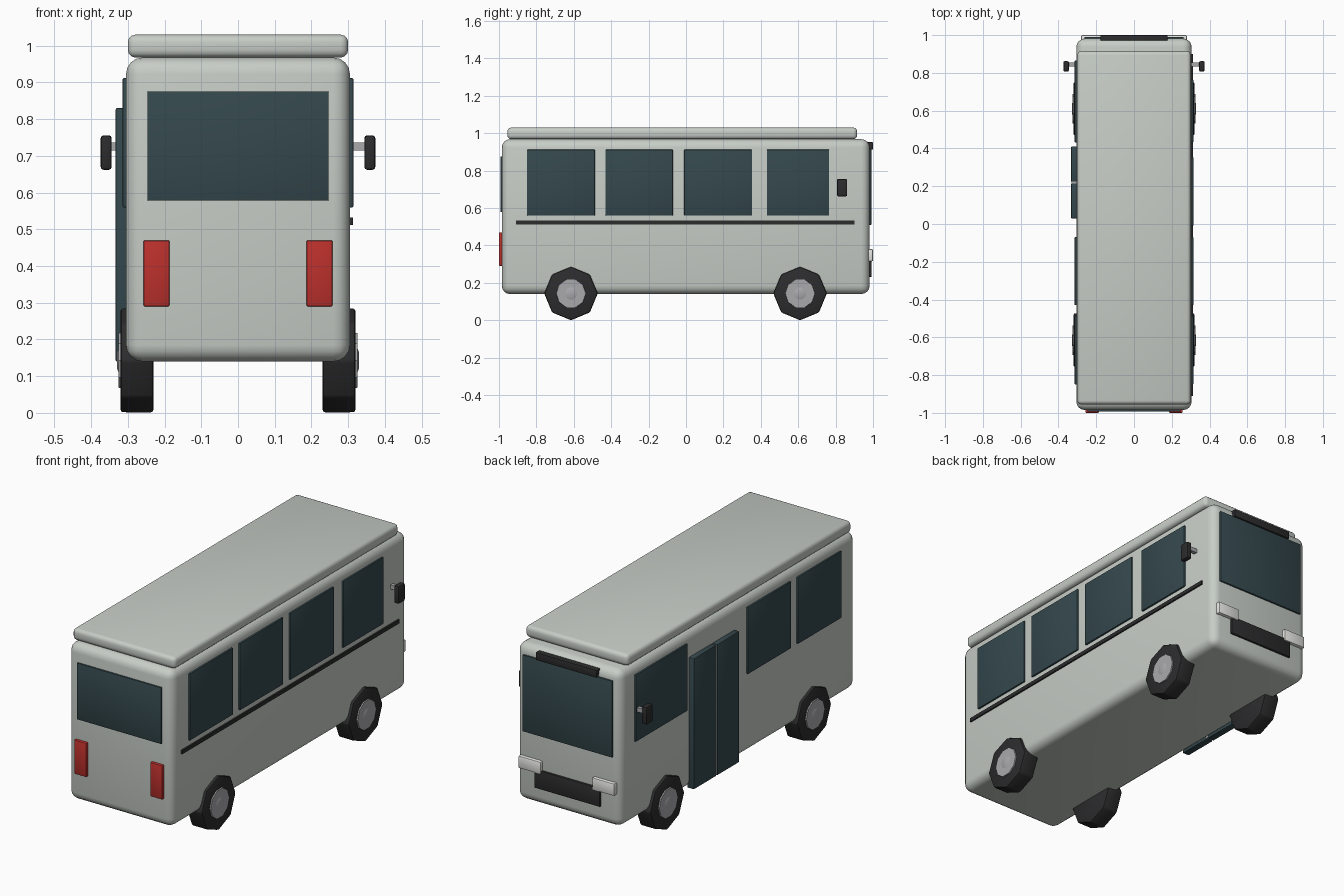
import bpy
from math import pi, radians
from mathutils import Matrix

cube = bpy.data.objects.get("Cube")
if cube:
    bpy.data.objects.remove(cube, do_unlink=True)


def material(name, color, rough=0.5):
    m = bpy.data.materials.new(name)
    m.use_nodes = True
    m.diffuse_color = (*color, 1)
    bsdf = m.node_tree.nodes["Principled BSDF"]
    bsdf.inputs["Base Color"].default_value = (*color, 1)
    bsdf.inputs["Roughness"].default_value = rough
    return m


PAINT = material("paint", (0.57, 0.61, 0.57))
GLASS = material("glass", (0.035, 0.065, 0.075), 0.2)
RUBBER = material("rubber", (0.025, 0.025, 0.027), 0.8)
METAL = material("metal", (0.4, 0.4, 0.42), 0.3)
RED = material("red_lens", (0.5, 0.03, 0.025))
WHITE = material("white_lens", (0.8, 0.8, 0.77))


def finish(obj, name, mat, bevel=0, segments=2):
    obj.name = name
    obj.data.materials.append(mat)
    bpy.ops.object.transform_apply(location=False, rotation=True, scale=True)
    if bevel:
        mod = obj.modifiers.new("bevel", "BEVEL")
        mod.width, mod.segments = bevel, segments
        bpy.ops.object.modifier_apply(modifier=mod.name)
    bpy.ops.object.shade_smooth_by_angle(angle=radians(35))
    return obj


def box(name, x, y, z, mat, bevel=0.0, segments=2):
    """Box spanning the given (low, high) ranges."""
    spans = (x, y, z)
    bpy.ops.mesh.primitive_cube_add(size=1, location=[(a + b) / 2 for a, b in spans])
    obj = bpy.context.object
    obj.scale = [abs(b - a) for a, b in spans]
    return finish(obj, name, mat, bevel, segments)


def sided(side, a, b):
    return tuple(sorted((side * a, side * b)))


# Body shell and roof slab
box("body", (-0.305, 0.305), (-0.985, 0.982), (0.14, 0.968), PAINT, 0.045, 4)
box("roof", (-0.3, 0.3), (-0.955, 0.915), (0.968, 1.03), PAINT, 0.02, 3)

# Side windows: the left front pane is longer and the door replaces one pane
rear_panes = [(-0.85, -0.487), (-0.43, -0.07)]
right_panes = rear_panes + [(-0.01, 0.353), (0.432, 0.765)]
left_panes = rear_panes + [(0.432, 0.865)]
for side, panes in ((1, right_panes), (-1, left_panes)):
    for i, span in enumerate(panes):
        box(f"side_window_{i}", sided(side, 0.295, 0.314), span, (0.56, 0.912), GLASS, 0.003)

# Trim stripe along the closed side
box("side_stripe", (0.295, 0.313), (-0.91, 0.9), (0.512, 0.532), RUBBER)

# Folding door: two leaves and a light seam
for i, span in enumerate(((0.03, 0.214), (0.224, 0.41))):
    box(f"door_leaf_{i}", (-0.333, -0.295), span, (0.14, 0.83), GLASS, 0.003)
box("door_seam", (-0.331, -0.295), (0.213, 0.225), (0.145, 0.825), METAL)

# Glass, lights and trim on the tail end
box("rear_window", (-0.247, 0.247), (-0.993, -0.97), (0.578, 0.876), GLASS, 0.003)
for side in (-1, 1):
    box("tail_light", sided(side, 0.186, 0.258), (-1.0, -0.97), (0.29, 0.47), RED, 0.005)

# Glass, lights and trim on the driving end
box("windshield", (-0.262, 0.262), (0.965, 0.991), (0.51, 0.914), GLASS, 0.003)
box("route_board", (-0.178, 0.178), (0.95, 1.0), (0.912, 0.952), RUBBER, 0.003)
box("grille", (-0.192, 0.192), (0.965, 0.993), (0.232, 0.33), RUBBER, 0.003)
for side in (-1, 1):
    box("headlight", sided(side, 0.15, 0.28), (0.96, 1.0), (0.315, 0.38), WHITE, 0.006)

# Wing mirrors on short arms
for side in (-1, 1):
    box("mirror_arm", sided(side, 0.295, 0.35), (0.835, 0.855), (0.715, 0.737), METAL)
    box("mirror", sided(side, 0.344, 0.374), (0.807, 0.862), (0.662, 0.756), RUBBER, 0.008)


def wheel_part(name, side, y, x, depth, r1, r2, sides, mat, bevel=0):
    """Cylinder or cone along x with its r2 end facing outward."""
    bpy.ops.mesh.primitive_cone_add(
        vertices=sides, radius1=r1, radius2=r2, depth=depth,
        location=(side * x, y, 0.143), rotation=(0, side * pi / 2, 0))
    finish(bpy.context.object, name, mat, bevel)


# Faceted tyres with shallow metal hubs
for side in (-1, 1):
    for y in (-0.615, 0.61):
        wheel_part("tyre", side, y, 0.275, 0.09, 0.143, 0.143, 8, RUBBER, 0.008)
        wheel_part("hub", side, y, 0.314, 0.024, 0.083, 0.078, 10, METAL)
        wheel_part("hub_cap", side, y, 0.327, 0.004, 0.035, 0.025, 10, METAL)
